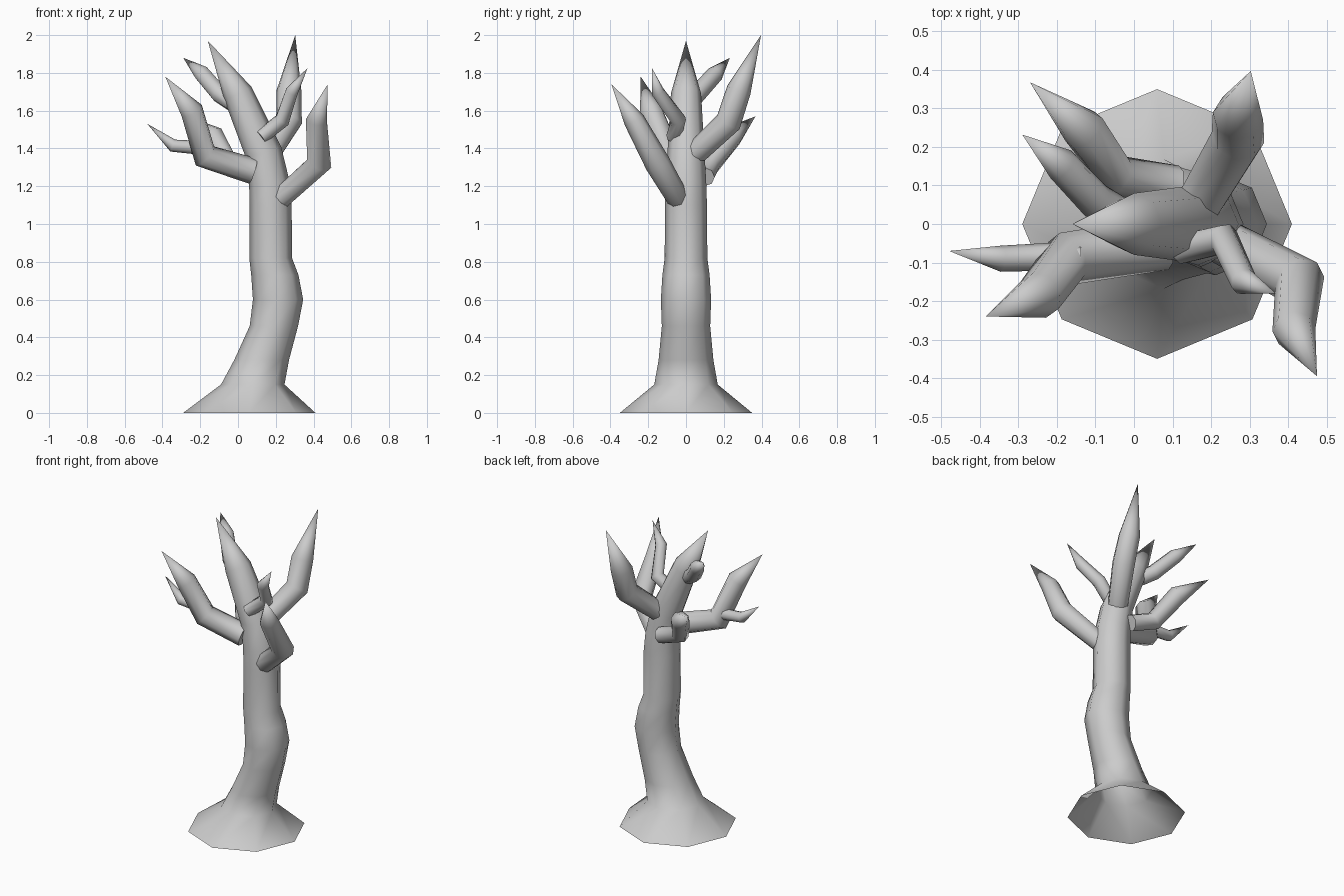
import bpy, bmesh
from math import cos, sin, tau
from mathutils import Vector

if "Cube" in bpy.data.objects:
    bpy.data.objects.remove(bpy.data.objects["Cube"])

SIDES = 8


def limb(name, nodes, flat=0, cap=True):
    """Sweep an 8-sided tube through (x, y, z, radius) nodes, ending in a point.
    The first `flat` rings are kept horizontal."""
    pts = [Vector(n[:3]) for n in nodes]
    bm = bmesh.new()
    rings = []
    axis = None
    for i, p in enumerate(pts[:-1]):
        after = (pts[i + 1] - p).normalized()
        before = (p - pts[i - 1]).normalized() if i else after
        t = Vector((0, 0, 1)) if i < flat else (after + before).normalized()
        # carry the ring's start direction along the path
        if axis is None:
            axis = Vector((1, 0, 0)) if abs(t.x) < 0.9 else Vector((0, 1, 0))
        axis = (axis - t * axis.dot(t)).normalized()
        side = t.cross(axis)
        rings.append([bm.verts.new(p + nodes[i][3] * (axis * cos(tau * k / SIDES)
                                                      + side * sin(tau * k / SIDES)))
                      for k in range(SIDES)])
    tip = bm.verts.new(pts[-1])
    for a, b in zip(rings, rings[1:]):
        for k in range(SIDES):
            j = (k + 1) % SIDES
            bm.faces.new((a[k], a[j], b[j], b[k]))
    for k in range(SIDES):
        bm.faces.new((rings[-1][k], rings[-1][(k + 1) % SIDES], tip))
    for f in bm.faces:
        f.smooth = True
    if cap:
        bm.faces.new(rings[0][::-1])
    me = bpy.data.meshes.new(name)
    bm.to_mesh(me)
    bm.free()
    ob = bpy.data.objects.new(name, me)
    bpy.context.collection.objects.link(ob)
    return ob


# Trunk: flared open foot, S-bend, then the leaning leader
limb("trunk", [(.06, 0, 0, .35), (.078, 0, .15, .168), (.125, 0, .28, .145),
               (.19, 0, .46, .128), (.212, 0, .6, .133), (.195, 0, .73, .125),
               (.173, 0, .82, .113), (.173, 0, 1.1, .111), (.165, 0, 1.22, .107),
               (.135, 0, 1.38, .098), (0, 0, 1.69, .08), (-.16, 0, 1.97, 0)],
     flat=8, cap=False)

# Main branches
limb("right_branch", [(.23, -.045, 1.14, .06), (.43, -.15, 1.32, .068),
                      (.415, -.275, 1.55, .056), (.475, -.395, 1.74, 0)])
limb("left_branch", [(.08, -.05, 1.28, .07), (-.175, -.09, 1.36, .07),
                     (-.245, -.185, 1.6, .062), (-.385, -.24, 1.78, 0)])
limb("back_right_branch", [(.17, .055, 1.38, .062), (.27, .225, 1.54, .07),
                           (.27, .28, 1.71, .066), (.303, .397, 2.0, 0)])
limb("back_left_branch", [(.11, .1, 1.25, .052), (-.045, .125, 1.31, .055),
                          (-.13, .245, 1.465, .058), (-.27, .368, 1.57, 0)])

# Small branches and twigs
limb("front_twig", [(.12, -.065, 1.46, .04), (.235, -.04, 1.55, .042),
                    (.285, -.15, 1.7, .036), (.368, -.18, 1.825, 0)])
limb("left_twig", [(-.14, -.09, 1.4, .033), (-.22, -.085, 1.405, .036),
                   (-.345, -.09, 1.415, .034), (-.48, -.07, 1.53, 0)])
limb("upper_twig", [(-.03, .02, 1.64, .045), (-.1, .06, 1.69, .048),
                    (-.19, .155, 1.795, .045), (-.29, .232, 1.88, 0)])
